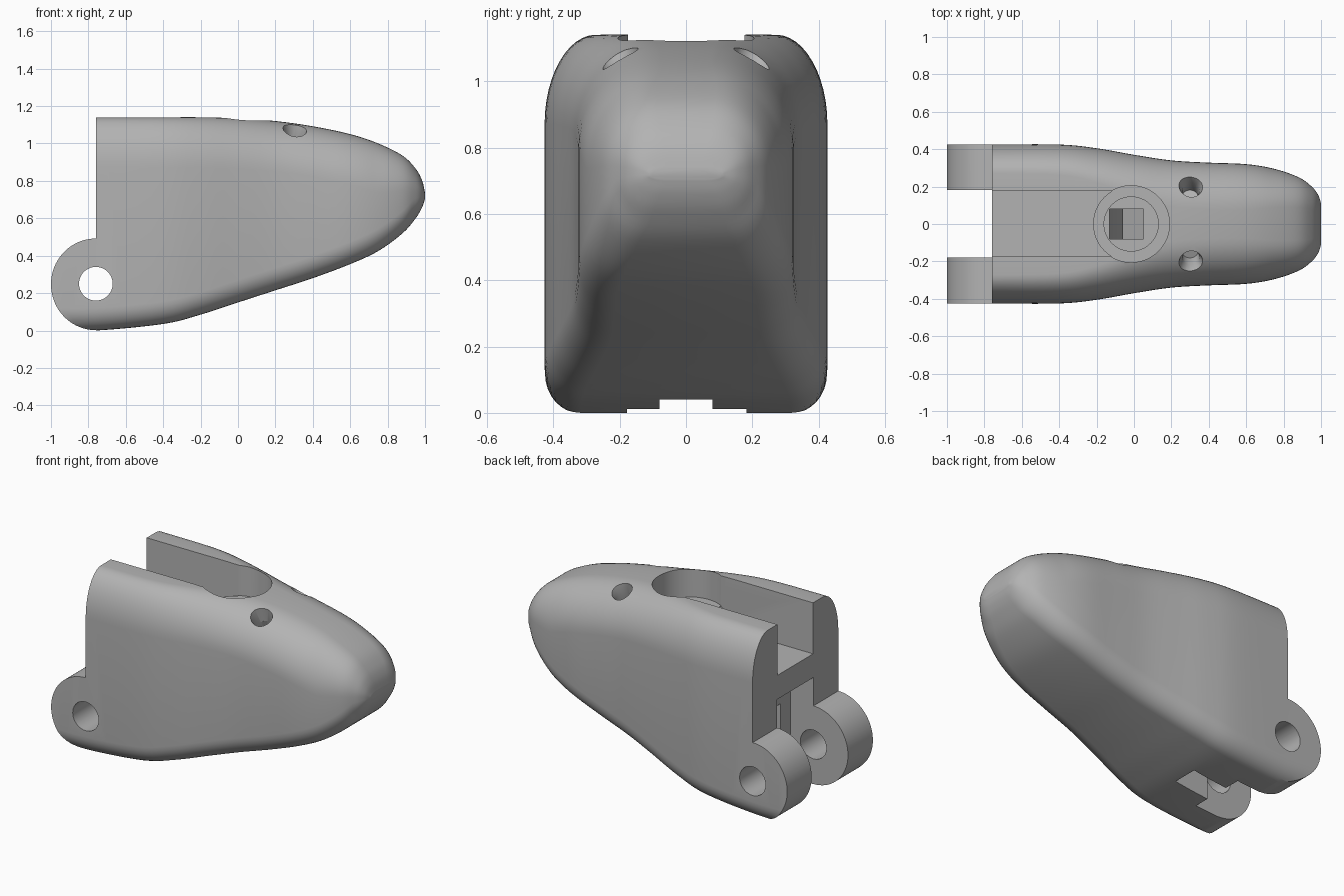
import bpy, bmesh, math
from mathutils import Vector, Matrix

if "Cube" in bpy.data.objects:
    bpy.data.objects.remove(bpy.data.objects["Cube"])

grey = bpy.data.materials.new("plain_grey")
grey.diffuse_color = (0.45, 0.45, 0.45, 1)
grey.use_nodes = True
grey.node_tree.nodes["Principled BSDF"].inputs["Base Color"].default_value = grey.diffuse_color


def make(name, bm):
    bmesh.ops.recalc_face_normals(bm, faces=bm.faces)
    me = bpy.data.meshes.new(name)
    bm.to_mesh(me)
    bm.free()
    me.materials.append(grey)
    ob = bpy.data.objects.new(name, me)
    bpy.context.collection.objects.link(ob)
    return ob


def prism(name, pts, y0, y1):
    """Extrude an x-z outline along y."""
    bm = bmesh.new()
    f = bm.faces.new([bm.verts.new((x, y0, z)) for x, z in pts])
    r = bmesh.ops.extrude_face_region(bm, geom=[f])
    vs = [v for v in r["geom"] if isinstance(v, bmesh.types.BMVert)]
    bmesh.ops.translate(bm, verts=vs, vec=(0, y1 - y0, 0))
    return make(name, bm)


def box(name, x0, x1, y0, y1, z0, z1):
    return prism(name, [(x0, z0), (x1, z0), (x1, z1), (x0, z1)], y0, y1)


def rod(name, a, b, r1, r2=None, n=64):
    """Round bar or cone from a to b."""
    a, b = Vector(a), Vector(b)
    d = b - a
    m = Matrix.Translation((a + b) / 2) @ d.to_track_quat('Z', 'Y').to_matrix().to_4x4()
    bm = bmesh.new()
    bmesh.ops.create_cone(bm, cap_ends=True, segments=n, radius1=r1,
                          radius2=r1 if r2 is None else r2, depth=d.length, matrix=m)
    return make(name, bm)


def boolean(target, tool, op='DIFFERENCE'):
    tool.hide_render = True
    mod = target.modifiers.new("cut", 'BOOLEAN')
    mod.operation, mod.object, mod.solver = op, tool, 'EXACT'
    bpy.context.view_layer.objects.active = target
    bpy.ops.object.modifier_apply(modifier=mod.name)
    bpy.data.objects.remove(tool)


# Body stations: x, half width, top z, bottom z, top corner width ratio
rows = [(-1.02, .425, 1.14, 0, .36), (-.76, .425, 1.14, 0, .36),
        (-.4, .425, 1.14, .035, .38), (-.2, .405, 1.14, .085, .45),
        (0, .37, 1.135, .15, .58), (.2, .34, 1.12, .215, .72),
        (.4, .328, 1.092, .28, .76), (.6, .32, 1.05, .355, .76),
        (.75, .295, 1.0, .425, .7), (.88, .25, .935, .52, .65),
        (.95, .2, .865, .60, .6), (.985, .155, .80, .66, .6), (1.0, .11, .735, .705, .6)]


def spline(rows, steps):
    out = []
    for i in range(len(rows) - 1):
        p = [rows[max(0, min(len(rows) - 1, i + k))] for k in (-1, 0, 1, 2)]
        for s in range(steps):
            t = s / steps
            out.append([.5 * (2 * b + (c - a) * t + (2 * a - 5 * b + 4 * c - d) * t * t
                              + (3 * b - a - 3 * c + d) * t ** 3) for a, b, c, d in zip(*p)])
    return out + [list(rows[-1])]


def section(x, w, zt, zb, k):
    h = zt - zb
    ty, tz = k * w, min(.27, .46 * h)
    by, bz = min(.11, .5 * w), min(.12, .4 * h)
    half = []
    for i in range(9):
        a = i / 8 * math.pi / 2
        half.append((w - by + by * math.sin(a), zb + bz - bz * math.cos(a)))
    for i in range(13):
        a = i / 12 * math.pi / 2
        half.append((w - ty + ty * math.cos(a), zt - tz + tz * math.sin(a)))
    return [(x, y, z) for y, z in half] + [(x, -y, z) for y, z in reversed(half)]


bm = bmesh.new()
rings = [[bm.verts.new(p) for p in section(*s)] for s in spline(rows, 5)]
for a, b in zip(rings, rings[1:]):
    for i in range(len(a)):
        j = (i + 1) % len(a)
        bm.faces.new((a[i], a[j], b[j], b[i]))
bm.faces.new(rings[0])
bm.faces.new(rings[-1])
body = make("body", bm)

# Square back with round hinge lugs below
arc = [(-.76 - .24 * math.sin(a), .247 + .245 * math.cos(a))
       for a in (i / 40 * math.pi for i in range(41))]
boolean(body, prism("back_cutter", [(-.76, 1.4)] + arc + [(-.76, -.2), (-1.3, -.2), (-1.3, 1.4)], -.6, .6))
boolean(body, rod("pin_hole", (-.76, -.6, .25), (-.76, .6, .25), .09))

# Round pocket, top channel and raised seat
boolean(body, rod("pocket", (-.015, 0, .95), (-.015, 0, 1.4), .205))
boolean(body, box("top_channel", -1.1, -.12, -.175, .18, .82, 1.4))
boolean(body, rod("seat", (-.015, 0, .75), (-.015, 0, .948), .2035), 'UNION')
boolean(body, rod("seat_recess", (-.015, 0, .9), (-.015, 0, 1.2), .145))

# Gap between the lugs, and the sloped passage up to the square hole
boolean(body, box("lug_gap", -1.1, -.6, -.178, .182, -.2, .67))
boolean(body, prism("passage", [(-.9, -.2), (-.37, -.2), (-.37, .12), (.05, .55), (.05, 1),
                                (-.13, 1), (-.13, .8), (-.06, .68), (-.3, .5), (-.9, .5)], -.08, .08))

# Flared eye sockets
for s in (1, -1):
    boolean(body, rod("eye_flare", (.3, s * .165, 1.0), (.31, s * .235, 1.14), .04, .085, 32))
    boolean(body, rod("eye_hole", (.3, s * .14, .93), (.31, s * .23, 1.14), .045, None, 32))

bpy.ops.object.select_all(action='DESELECT')
body.select_set(True)
bpy.context.view_layer.objects.active = body
bpy.ops.object.shade_smooth_by_angle(angle=math.radians(32))
